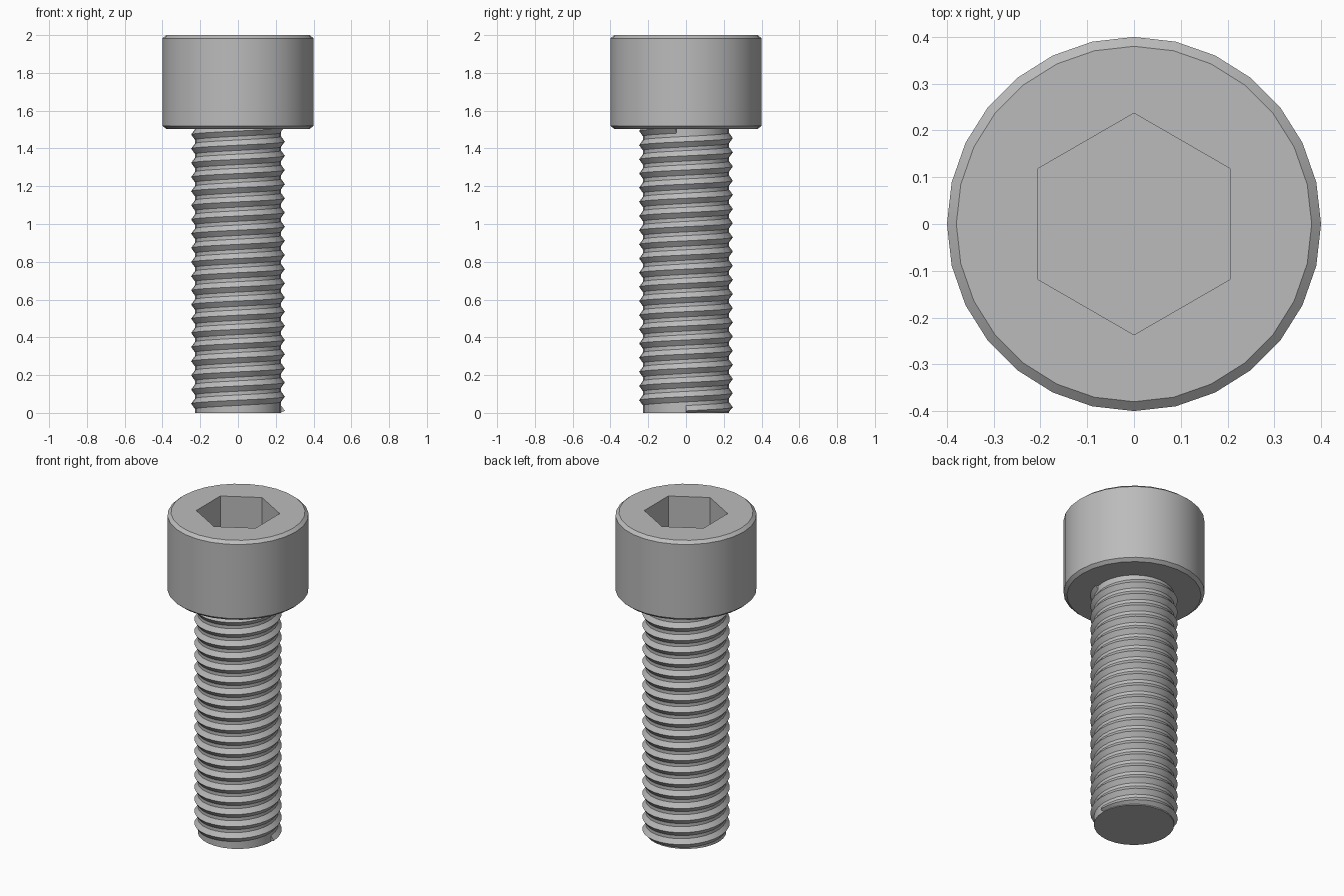
import bpy
import bmesh
from math import sin, cos, pi, radians

if "Cube" in bpy.data.objects:
    bpy.data.objects.remove(bpy.data.objects["Cube"], do_unlink=True)

SIDES = 28

steel = bpy.data.materials.new("steel_grey")
steel.use_nodes = True
steel.diffuse_color = (0.5, 0.5, 0.5, 1)
steel.node_tree.nodes["Principled BSDF"].inputs["Base Color"].default_value = (0.5, 0.5, 0.5, 1)


def finish(bm, name):
    bmesh.ops.recalc_face_normals(bm, faces=bm.faces)
    mesh = bpy.data.meshes.new(name)
    bm.to_mesh(mesh)
    bm.free()
    mesh.materials.append(steel)
    obj = bpy.data.objects.new(name, mesh)
    bpy.context.collection.objects.link(obj)
    return obj


def lathe(name, profile, sides, turn=0.0):
    """Closed solid from (radius, height) rings, bottom to top."""
    bm = bmesh.new()
    rings = [[bm.verts.new((r * cos(turn + 2 * pi * i / sides),
                            r * sin(turn + 2 * pi * i / sides), z))
              for i in range(sides)] for r, z in profile]
    for low, high in zip(rings, rings[1:]):
        for i in range(sides):
            j = (i + 1) % sides
            bm.faces.new((low[i], low[j], high[j], high[i]))
    bm.faces.new(rings[0][::-1])
    bm.faces.new(rings[-1])
    return finish(bm, name)


def smooth(obj, angle):
    bpy.ops.object.select_all(action='DESELECT')
    obj.select_set(True)
    bpy.context.view_layer.objects.active = obj
    bpy.ops.object.shade_smooth_by_angle(angle=radians(angle))


# Chamfered cylinder head
head = lathe("head", [(0.38, 1.503), (0.4, 1.52), (0.4, 1.983), (0.38, 2.0)], SIDES)

# Hexagonal socket cut into the head
cutter = lathe("socket_cutter", [(0.237, 1.74), (0.237, 2.1)], 6, pi / 2)
cutter.hide_render = True
cut = head.modifiers.new("socket", 'BOOLEAN')
cut.operation = 'DIFFERENCE'
cut.solver = 'EXACT'
cut.object = cutter
bpy.context.view_layer.objects.active = head
bpy.ops.object.modifier_apply(modifier=cut.name)
bpy.data.objects.remove(cutter, do_unlink=True)
smooth(head, 25)

# Shank core
shank = lathe("shank", [(0.228, 0.0), (0.228, 1.52)], SIDES)
smooth(shank, 25)

# Right-handed helical thread ridge, clipped at the tip and run into the head
PITCH = 0.075
START = 0.011
section = [(0.222, -0.036), (0.248, 0.0), (0.222, 0.036)]
steps = int((1.51 - START) / PITCH * SIDES)
bm = bmesh.new()
rows = []
for s in range(steps + 1):
    a = 2 * pi * s / SIDES
    z = START + PITCH * s / SIDES
    rows.append([bm.verts.new((r * cos(a), r * sin(a), max(z + dz, 0.0)))
                 for r, dz in section])
for low, high in zip(rows, rows[1:]):
    for k in range(3):
        m = (k + 1) % 3
        bm.faces.new((low[k], high[k], high[m], low[m]))
bm.faces.new(rows[0])
bm.faces.new(rows[-1][::-1])
thread = finish(bm, "thread")
smooth(thread, 25)
